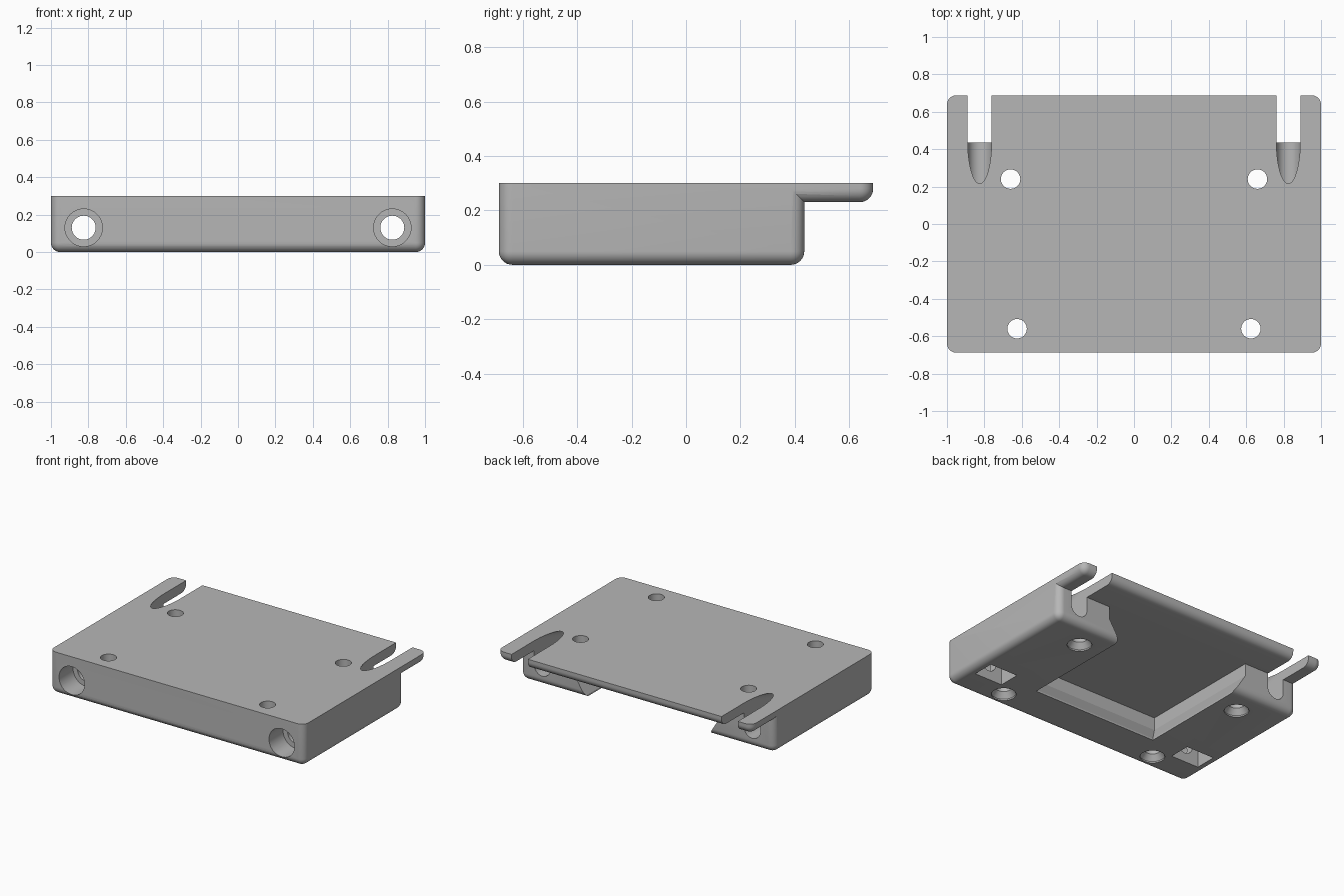
import bpy, bmesh, math

old = bpy.data.objects.get("Cube")
if old:
    bpy.data.objects.remove(old, do_unlink=True)

grey = bpy.data.materials.new("plain grey")
grey.use_nodes = True
GREY = (0.47, 0.47, 0.47, 1)
grey.diffuse_color = GREY
for node in grey.node_tree.nodes:
    if node.type == 'BSDF_PRINCIPLED':
        node.inputs["Base Color"].default_value = GREY

TOP, BACK, STEP, LEDGE = 0.3, 0.688, 0.435, 0.23
BOLT_X, BOLT_Z, BOLT_R = 0.825, 0.13, 0.064


def finish(bm, name):
    bmesh.ops.recalc_face_normals(bm, faces=bm.faces)
    mesh = bpy.data.meshes.new(name)
    bm.to_mesh(mesh)
    bm.free()
    mesh.materials.append(grey)
    ob = bpy.data.objects.new(name, mesh)
    bpy.context.scene.collection.objects.link(ob)
    return ob


def loft(name, rings):
    """Closed solid through a list of equal-length point rings."""
    bm = bmesh.new()
    loops = [[bm.verts.new(p) for p in ring] for ring in rings]
    n = len(loops[0])
    for a, b in zip(loops, loops[1:]):
        for i in range(n):
            j = (i + 1) % n
            bm.faces.new((a[i], a[j], b[j], b[i]))
    bm.faces.new(loops[0])
    bm.faces.new(loops[-1])
    return finish(bm, name)


def rect(x0, x1, y0, y1, z):
    return [(x0, y0, z), (x1, y0, z), (x1, y1, z), (x0, y1, z)]


def circle_z(x, y, z, r, n=40):
    angles = [2 * math.pi * i / n for i in range(n)]
    return [(x + r * math.cos(a), y + r * math.sin(a), z) for a in angles]


def stadium_y(x, y, z, r, lift, n=20):
    """Circle facing y whose upper half is raised by lift."""
    ring = []
    for start, dz in ((0, lift), (math.pi, 0)):
        for i in range(n + 1):
            a = start + math.pi * i / n
            ring.append((x + r * math.cos(a), y, z + dz + r * math.sin(a)))
    return ring


def rounded_slab(name, y0, y1, z0, radius):
    """Slab rounded everywhere except around its top face."""
    bm = bmesh.new()
    lo = [bm.verts.new(p) for p in rect(-1, 1, y0, y1, z0)]
    hi = [bm.verts.new(p) for p in rect(-1, 1, y0, y1, TOP)]
    for i in range(4):
        j = (i + 1) % 4
        bm.faces.new((lo[i], lo[j], hi[j], hi[i]))
    bm.faces.new(lo)
    bm.faces.new(hi)
    bmesh.ops.recalc_face_normals(bm, faces=bm.faces)
    edges = [e for e in bm.edges if not all(v in hi for v in e.verts)]
    bmesh.ops.bevel(bm, geom=edges, offset=radius, segments=8,
                    profile=0.5, affect='EDGES', clamp_overlap=True)
    return finish(bm, name)


def boolean(target, tool, operation):
    mod = target.modifiers.new(operation.lower(), 'BOOLEAN')
    mod.operation = operation
    mod.solver = 'EXACT'
    mod.object = tool
    bpy.context.view_layer.objects.active = target
    bpy.ops.object.modifier_apply(modifier=mod.name)
    bpy.data.objects.remove(tool, do_unlink=True)


# Main block
body = rounded_slab("mounting_block", -BACK, STEP, 0, 0.05)

# Undercut pocket in the base, open at the back
LIP_X, LIP_Y, UNDER = 0.49, -0.395, 0.08
pocket = [rect(-LIP_X - u, LIP_X + u, LIP_Y - u, 0.6, z)
          for u, z in ((0, -0.1), (0, 0.012), (UNDER, 0.14), (UNDER, 0.26))]
boolean(body, loft("pocket_cutter", pocket), 'DIFFERENCE')

# Thin top plate reaching out over the back
boolean(body, rounded_slab("top_plate", -0.6, BACK, LEDGE, 0.05), 'UNION')

for side in (-1, 1):
    x = side * BOLT_X
    # Bolt bore that opens upward into a slot at the back
    bore = [stadium_y(x, y, BOLT_Z, BOLT_R, lift)
            for y, lift in ((-0.8, 0.0005), (-0.16, 0.0005), (0.8, 0.27))]
    boolean(body, loft("bore_cutter", bore), 'DIFFERENCE')

    # Counterbore in the front
    recess = [stadium_y(x, y, BOLT_Z, 0.1, 0.0005) for y in (-0.8, -0.53)]
    boolean(body, loft("counterbore_cutter", recess), 'DIFFERENCE')

    # Nut slot from below
    slot = [rect(x - 0.11, x + 0.11, -0.475, -0.32, z) for z in (-0.1, 0.215)]
    boolean(body, loft("nut_slot_cutter", slot), 'DIFFERENCE')

    # Countersunk screw holes
    for hx, hy in ((0.66, 0.24), (0.625, -0.56)):
        hole = [circle_z(side * hx, hy, z, r) for z, r in
                ((-0.05, 0.08), (0.01, 0.08), (0.05, 0.052), (0.4, 0.052))]
        boolean(body, loft("screw_cutter", hole), 'DIFFERENCE')

# Smooth shading with sharp edges kept
bpy.ops.object.select_all(action='DESELECT')
body.select_set(True)
bpy.context.view_layer.objects.active = body
bpy.ops.object.shade_smooth_by_angle(angle=math.radians(28))
